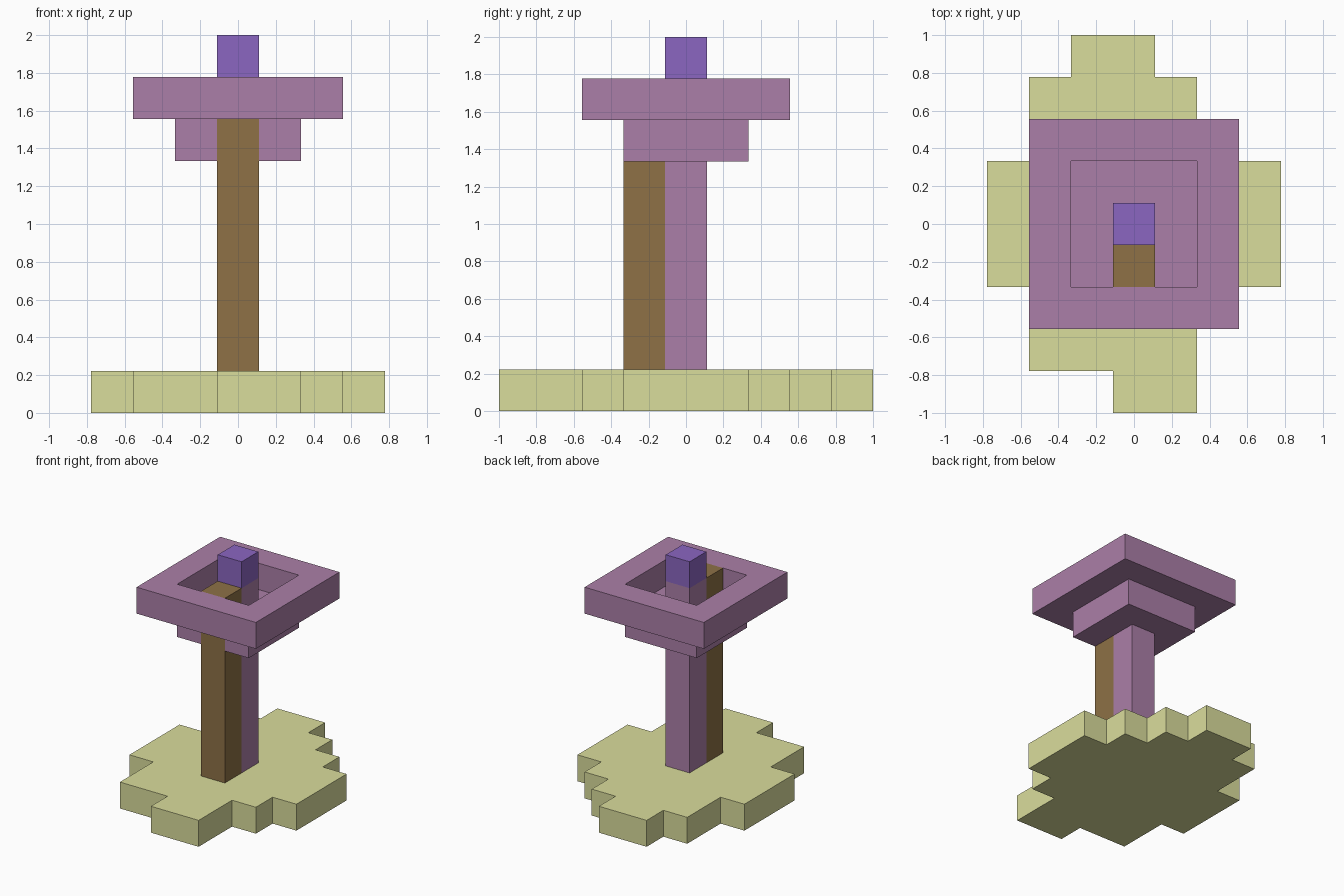
import bpy
import bmesh

cube = bpy.data.objects.get("Cube")
if cube:
    bpy.data.objects.remove(cube, do_unlink=True)

U = 2 / 9  # one block


def material(name, hex_code):
    def linear(c):
        return c / 12.92 if c <= 0.04045 else ((c + 0.055) / 1.055) ** 2.4
    rgb = [linear(b / 255) for b in bytes.fromhex(hex_code)]
    mat = bpy.data.materials.new(name)
    mat.use_nodes = True
    mat.diffuse_color = (*rgb, 1)
    mat.node_tree.nodes["Principled BSDF"].inputs["Base Color"].default_value = (*rgb, 1)
    return mat


def slab(name, outline, bottom, top, mat, rim=0):
    """Extrude an outline given in blocks; a rim width leaves an open frame."""
    bm = bmesh.new()
    face = bm.faces.new([bm.verts.new((x * U, y * U, bottom * U)) for x, y in outline])
    face.normal_update()
    if rim:
        bmesh.ops.inset_individual(bm, faces=[face], thickness=rim * U, use_even_offset=True)
        bmesh.ops.delete(bm, geom=[face], context='FACES')
    raised = bmesh.ops.extrude_face_region(bm, geom=bm.faces[:], use_keep_orig=True)["geom"]
    verts = [g for g in raised if isinstance(g, bmesh.types.BMVert)]
    bmesh.ops.translate(bm, verts=verts, vec=(0, 0, (top - bottom) * U))
    bmesh.ops.recalc_face_normals(bm, faces=bm.faces[:])
    mesh = bpy.data.meshes.new(name)
    bm.to_mesh(mesh)
    bm.free()
    mesh.materials.append(mat)
    obj = bpy.data.objects.new(name, mesh)
    bpy.context.collection.objects.link(obj)


def rect(x0, x1, y0, y1):
    return [(x0, y0), (x1, y0), (x1, y1), (x0, y1)]


green = material("pale olive", "DADD9C")
mauve = material("mauve", "AB7FA8")
brown = material("brown", "8E7146")
violet = material("violet", "8B66C1")

# Stepped ground: bands of front, back, left and right limits
bands = [(-4.5, -3.5, -0.5, 1.5), (-3.5, -2.5, -2.5, 1.5), (-2.5, -1.5, -2.5, 2.5),
         (-1.5, 1.5, -3.5, 3.5), (1.5, 2.5, -2.5, 2.5), (2.5, 3.5, -2.5, 1.5),
         (3.5, 4.5, -1.5, 0.5)]
right_edge = [(r, y) for y0, y1, _, r in bands for y in (y0, y1)]
left_edge = [(l, y) for y0, y1, l, _ in reversed(bands) for y in (y1, y0)]
outline = []
for point in right_edge + left_edge:
    if not outline or point != outline[-1]:
        outline.append(point)
slab("ground", outline, 0, 1, green)

# Twin posts and the block on top
slab("front_post", rect(-0.5, 0.5, -1.5, -0.5), 1, 8, brown)
slab("back_post", rect(-0.5, 0.5, -0.5, 0.5), 1, 8, mauve)
slab("top_block", rect(-0.5, 0.5, -0.5, 0.5), 8, 9, violet)

# Bowl floor wrapped around the posts, and the wide rim above it
slab("bowl_floor", [(-1.5, -1.5), (-0.5, -1.5), (-0.5, 0.5), (0.5, 0.5),
                    (0.5, -1.5), (1.5, -1.5), (1.5, 1.5), (-1.5, 1.5)], 6, 7, mauve)
slab("bowl_rim", rect(-2.5, 2.5, -2.5, 2.5), 7, 8, mauve, rim=1)
